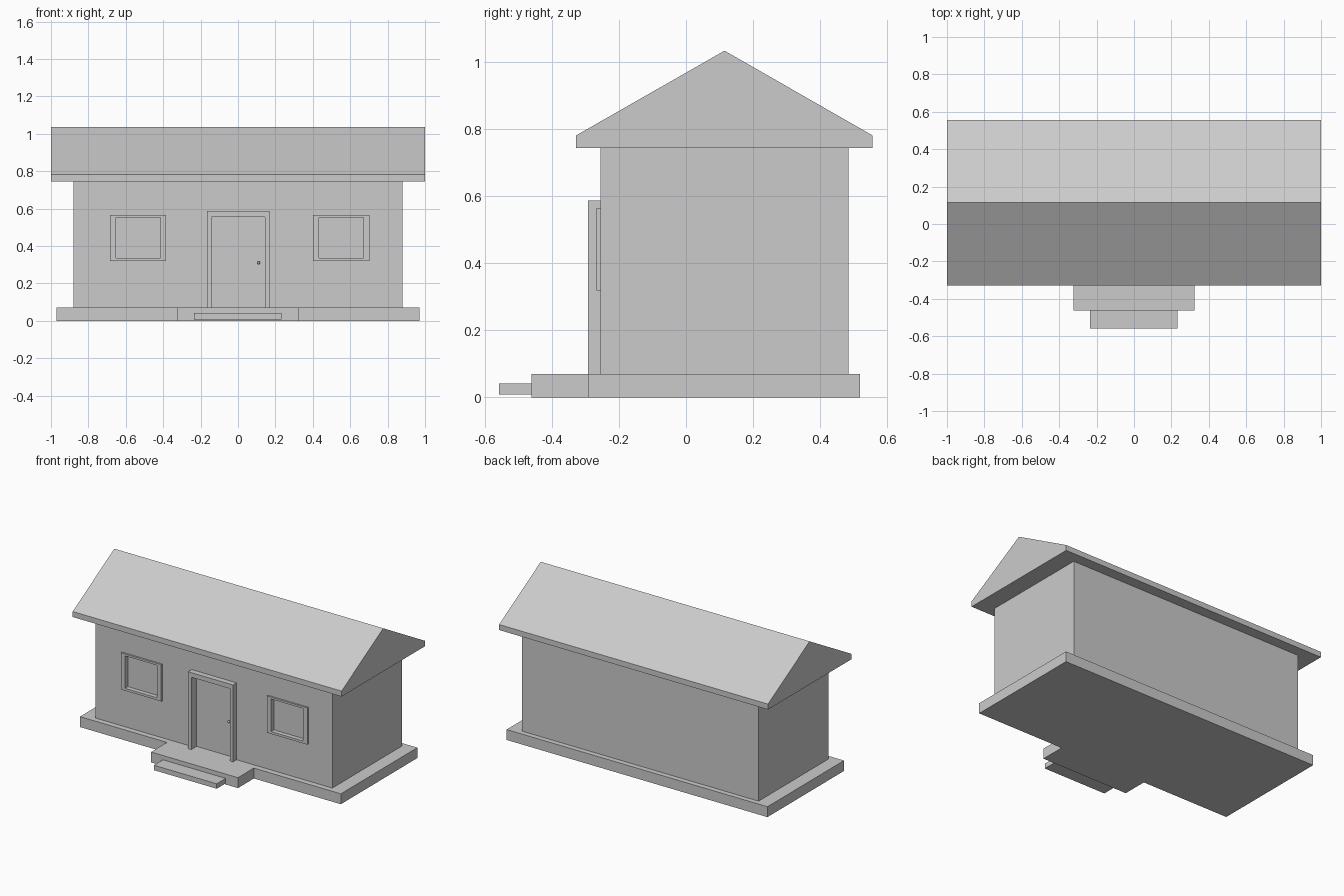
import bpy, bmesh
from mathutils import Vector

if "Cube" in bpy.data.objects:
    bpy.data.objects.remove(bpy.data.objects["Cube"])

grey = bpy.data.materials.new("plain_grey")
grey.diffuse_color = (0.6, 0.6, 0.6, 1)
grey.use_nodes = True
grey.node_tree.nodes["Principled BSDF"].inputs["Base Color"].default_value = grey.diffuse_color

WALL_FRONT = -0.255
PANE_FRONT = -0.237


def finish(name, bm):
    bmesh.ops.recalc_face_normals(bm, faces=bm.faces)
    mesh = bpy.data.meshes.new(name)
    bm.to_mesh(mesh)
    bm.free()
    mesh.materials.append(grey)
    obj = bpy.data.objects.new(name, mesh)
    bpy.context.collection.objects.link(obj)
    return obj


def prism(name, points, offset):
    """Extrude a closed planar outline by a vector."""
    bm = bmesh.new()
    face = bm.faces.new([bm.verts.new(p) for p in points])
    ext = bmesh.ops.extrude_face_region(bm, geom=[face], use_keep_orig=True)
    verts = [v for v in ext["geom"] if isinstance(v, bmesh.types.BMVert)]
    bmesh.ops.translate(bm, verts=verts, vec=Vector(offset))
    return finish(name, bm)


def box(name, x0, x1, y0, y1, z0, z1):
    pts = [(x0, y0, z0), (x1, y0, z0), (x1, y1, z0), (x0, y1, z0)]
    return prism(name, pts, (0, 0, z1 - z0))


def cut(obj, x0, x1, z0, z1):
    """Recess an opening into the front of the walls."""
    cutter = box("opening_cutter", x0, x1, -0.4, PANE_FRONT, z0, z1)
    cutter.hide_render = True
    cutter.hide_set(True)
    mod = obj.modifiers.new("opening", 'BOOLEAN')
    mod.operation = 'DIFFERENCE'
    mod.solver = 'EXACT'
    mod.object = cutter


# Foundation slab with the porch landing in one outline
outline = [(-0.97, 0.52), (-0.97, -0.293), (-0.323, -0.293), (-0.323, -0.462),
           (0.323, -0.462), (0.323, -0.293), (0.97, -0.293), (0.97, 0.52)]
prism("foundation", [(x, y, 0) for x, y in outline], (0, 0, 0.07))

# Low front step
box("front_step", -0.235, 0.232, -0.558, -0.462, 0.008, 0.041)

# Walls
walls = box("walls", -0.88, 0.88, WALL_FRONT, 0.485, 0.07, 0.745)

# Gable roof with thick eaves
gable = [(-0.328, 0.745), (0.557, 0.745), (0.557, 0.782),
         (0.115, 1.035), (-0.328, 0.782)]
prism("roof", [(-1, y, z) for y, z in gable], (2, 0, 0))

# Windows: recessed pane with a thin surround
for name, cx in (("left", -0.534), ("right", 0.552)):
    o, i = 0.15, 0.119
    z0, z1, z2, z3 = 0.319, 0.335, 0.553, 0.566
    cut(walls, cx - i, cx + i, z1, z2)
    y0 = -0.267
    box(name + "_window_sill", cx - o, cx + o, y0, WALL_FRONT, z0, z1)
    box(name + "_window_head", cx - o, cx + o, y0, WALL_FRONT, z2, z3)
    box(name + "_window_jamb_a", cx - o, cx - i, y0, WALL_FRONT, z1, z2)
    box(name + "_window_jamb_b", cx + i, cx + o, y0, WALL_FRONT, z1, z2)

# Doorway with a deep projecting frame
cut(walls, -0.142, 0.144, 0.07, 0.556)
frame = [(-0.167, 0.07), (-0.167, 0.587), (0.168, 0.587), (0.168, 0.07),
         (0.144, 0.07), (0.144, 0.556), (-0.142, 0.556), (-0.142, 0.07)]
prism("door_frame", [(x, -0.293, z) for x, z in frame],
      (0, WALL_FRONT + 0.293, 0))

# Door knob
bm = bmesh.new()
bmesh.ops.create_uvsphere(bm, u_segments=12, v_segments=8, radius=0.008)
bmesh.ops.translate(bm, verts=bm.verts, vec=(0.111, -0.257, 0.31))
finish("door_knob", bm)
box("knob_stem", 0.108, 0.114, -0.255, PANE_FRONT, 0.307, 0.313)
